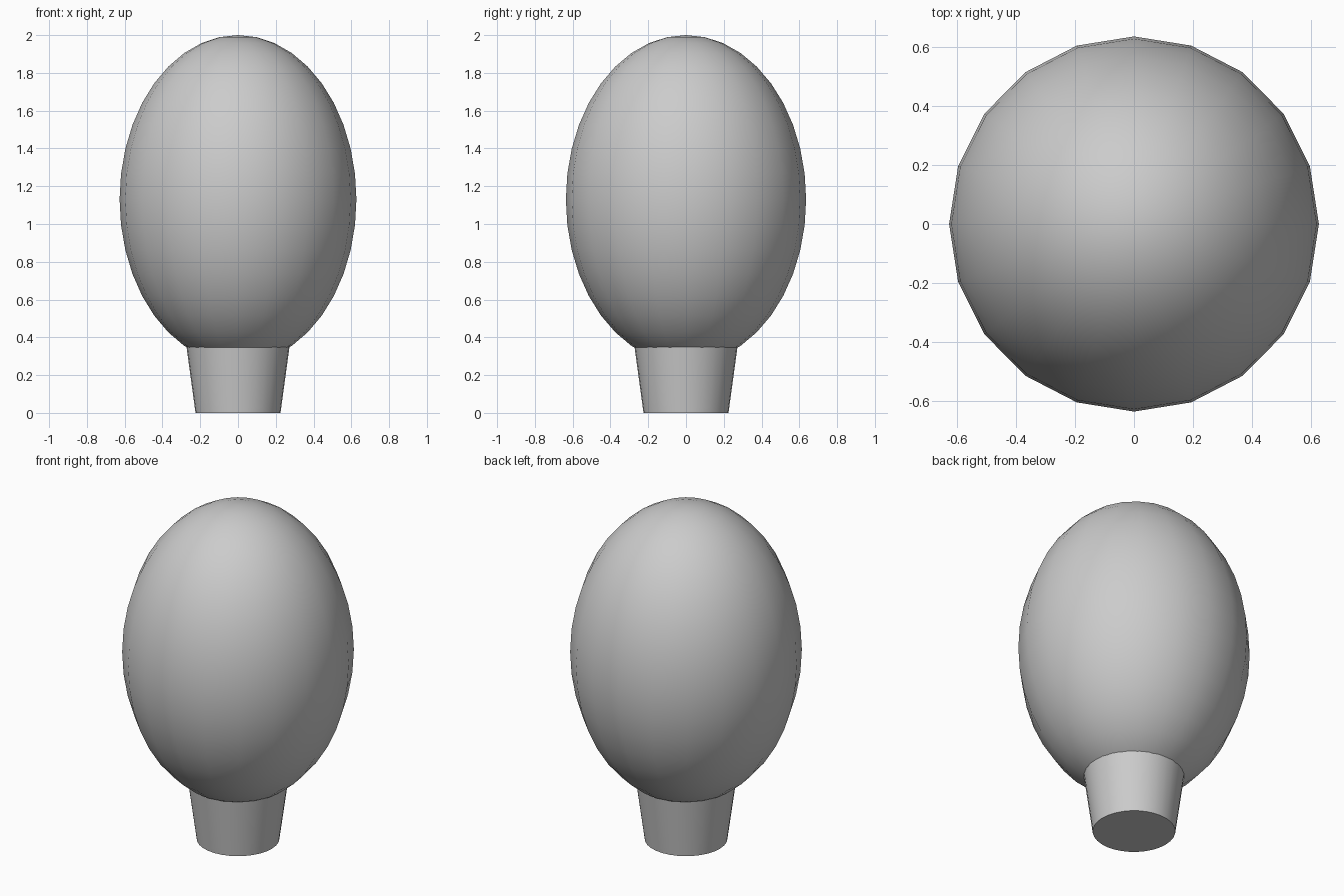
import bpy, math

if "Cube" in bpy.data.objects:
    bpy.data.objects.remove(bpy.data.objects["Cube"])

# Egg-shaped body: stretched sphere, 20 segments by 20 rings
bpy.ops.mesh.primitive_uv_sphere_add(segments=20, ring_count=20, radius=1, location=(0, 0, 1.13))
body = bpy.context.object
body.name = "egg_body"
body.scale = (0.627, 0.636, 0.87)
bpy.ops.object.transform_apply(location=False, rotation=False, scale=True)
bpy.ops.object.shade_smooth()

# Tapered neck, its top tucked just inside the body
bpy.ops.mesh.primitive_cone_add(vertices=32, radius1=0.225, radius2=0.274, depth=0.36, location=(0, 0, 0.18))
neck = bpy.context.object
neck.name = "tapered_neck"
bpy.ops.object.shade_smooth_by_angle(angle=math.radians(30))
